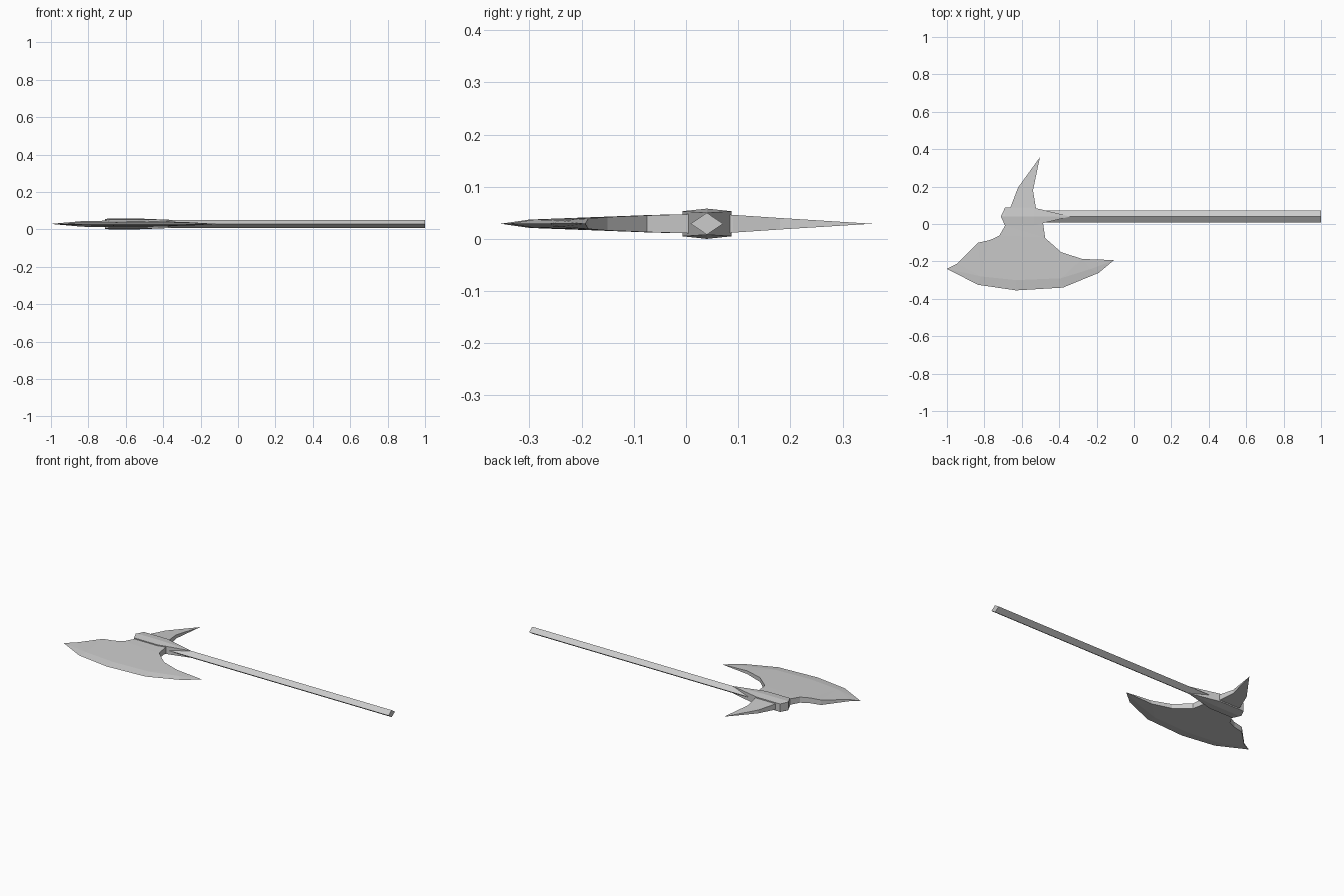
import bpy, bmesh
from mathutils import Vector

if "Cube" in bpy.data.objects:
    bpy.data.objects.remove(bpy.data.objects["Cube"])

MID = 0.029  # height of the plane the weapon lies in
AXIS = 0.04  # y of the shaft axis

steel = bpy.data.materials.new("grey steel")
steel.use_nodes = True
colour = (0.6, 0.6, 0.6, 1)
steel.diffuse_color = colour
steel.node_tree.nodes["Principled BSDF"].inputs["Base Color"].default_value = colour


def finish(bm, name):
    bmesh.ops.remove_doubles(bm, verts=bm.verts, dist=0.0001)
    bmesh.ops.dissolve_degenerate(bm, edges=bm.edges, dist=0.0001)
    bmesh.ops.triangulate(bm, faces=[f for f in bm.faces if len(f.verts) > 4])
    bmesh.ops.recalc_face_normals(bm, faces=bm.faces)
    mesh = bpy.data.meshes.new(name)
    bm.to_mesh(mesh)
    bm.free()
    mesh.materials.append(steel)
    obj = bpy.data.objects.new(name, mesh)
    bpy.context.collection.objects.link(obj)


def slab(name, outline, ridge=()):
    """Two mirrored skins of (x, y, half thickness) points joined by a rim.
    A ridge replaces the last points of the outline on the skins,
    leaving a bevel strip between them."""
    bm = bmesh.new()
    n, r = len(outline), len(ridge)
    inner = outline[:n - r]
    rims = []
    for side in (1, -1):
        def put(p):
            return bm.verts.new((p[0], p[1], MID + side * p[2]))
        base = [put(p) for p in inner]
        crest = [put(p) for p in ridge]
        edge = [put(p) for p in outline[n - r:]]
        bm.faces.new(base + crest)
        if r:
            # bevel from the crest to the cutting edge, closing at both tips
            bm.faces.new((base[-1], edge[0], crest[0]))
            for i in range(r - 1):
                bm.faces.new((crest[i], edge[i], edge[i + 1], crest[i + 1]))
            bm.faces.new((crest[-1], edge[-1], base[0]))
        rims.append(base + edge)
    top, bottom = rims
    for i in range(n):
        j = (i + 1) % n
        if outline[i][2] + outline[j][2] > 0:
            bm.faces.new((top[i], top[j], bottom[j], bottom[i]))
    finish(bm, name)


# Shaft: long diamond bar
bm = bmesh.new()
ends = [[bm.verts.new((x, AXIS + y, MID + z))
         for y, z in ((0.031, 0), (0, 0.021), (-0.031, 0), (0, -0.021))]
        for x in (-0.68, 1)]
for end in ends:
    bm.faces.new(end)
for i in range(4):
    j = (i + 1) % 4
    bm.faces.new((ends[0][i], ends[0][j], ends[1][j], ends[1][i]))
finish(bm, "shaft")

# Collar: ridged block tapering to a point along the shaft
bm = bmesh.new()
stations = [(-0.712, 0, 0.024), (-0.69, 0.047, 0.024),
            (-0.535, 0.047, 0.024), (-0.34, 0, 0.021)]
crest_height = [0.026, 0.029, 0.029, 0.021]
rings = []
for (x, w, h), c in zip(stations, crest_height):
    rings.append([bm.verts.new((x, AXIS + y, MID + z)) for y, z in
                  ((w, h), (0, c), (-w, h), (-w, -h), (0, -c), (w, -h))])
for a, b in zip(rings, rings[1:]):
    for i in range(6):
        j = (i + 1) % 6
        bm.faces.new((a[i], a[j], b[j], b[i]))
finish(bm, "collar")

# Main blade: thick at the collar, bevelled to a curved cutting edge
slab("axe_blade",
     [(-0.107, -0.193, 0), (-0.278, -0.187, 0.010), (-0.39, -0.15, 0.013),
      (-0.475, -0.075, 0.016), (-0.49, 0.03, 0.019), (-0.68, 0.03, 0.019),
      (-0.69, -0.01, 0.018), (-0.72, -0.062, 0.017), (-0.77, -0.086, 0.016),
      (-0.834, -0.10, 0.015), (-0.945, -0.212, 0.005), (-1, -0.24, 0),
      (-0.834, -0.325, 0), (-0.63, -0.355, 0), (-0.38, -0.34, 0),
      (-0.19, -0.262, 0)],
     [(-0.82, -0.28, 0.007), (-0.63, -0.30, 0.008),
      (-0.39, -0.29, 0.008), (-0.23, -0.24, 0.006)])

# Back spike: flat hooked point
slab("back_spike",
     [(-0.67, 0.06, 0.019), (-0.66, 0.09, 0.017), (-0.62, 0.195, 0.010),
      (-0.503, 0.357, 0), (-0.54, 0.18, 0.011), (-0.525, 0.09, 0.017),
      (-0.525, 0.06, 0.019)])
